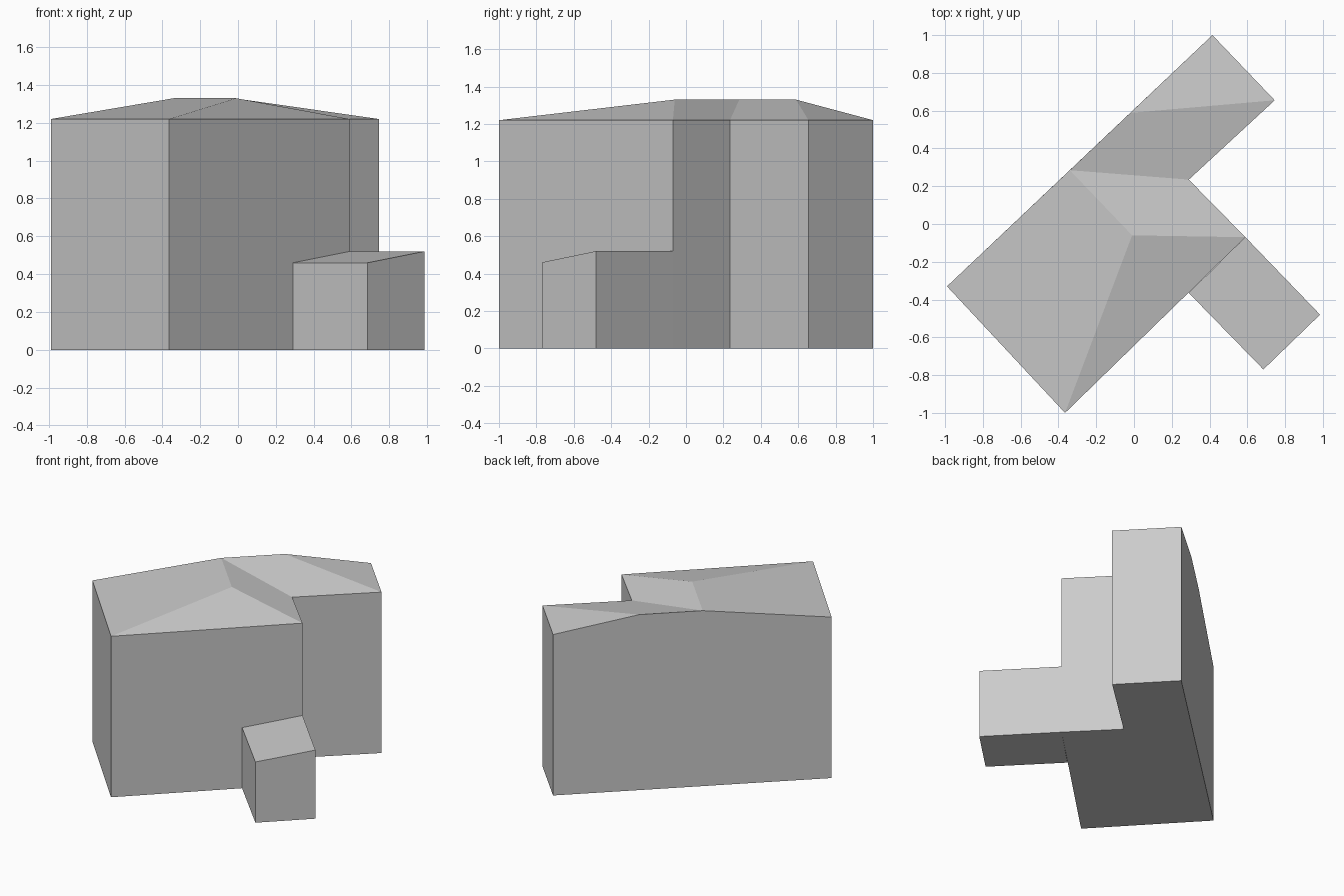
import bpy
import bmesh

cube = bpy.data.objects.get("Cube")
if cube:
    bpy.data.objects.remove(cube, do_unlink=True)

# One plain grey for the whole building
GREY = (0.6, 0.6, 0.6, 1.0)
grey = bpy.data.materials.new("plain grey")
grey.use_nodes = True
grey.diffuse_color = GREY
grey.node_tree.nodes["Principled BSDF"].inputs["Base Color"].default_value = GREY


def add_block(name, outline, roof_faces, ridge=None, crest=()):
    """Close a counter-clockwise eaves outline with walls, a floor and roof faces.
    Crest points lie on the last wall, in order from its end to its start."""
    bm = bmesh.new()
    top = {k: bm.verts.new(p) for k, p in {**outline, **(ridge or {})}.items()}
    low = {k: bm.verts.new((x, y, 0)) for k, (x, y, z) in outline.items()}
    keys = list(outline)
    for a, b in zip(keys, keys[1:] + keys[:1]):
        extra = crest if b == keys[0] else ()
        bm.faces.new([low[a], low[b], top[b]] + [top[k] for k in extra] + [top[a]])
    bm.faces.new([low[k] for k in reversed(keys)])
    for face in roof_faces:
        bm.faces.new([top[k] for k in face])
    bmesh.ops.recalc_face_normals(bm, faces=bm.faces)
    mesh = bpy.data.meshes.new(name)
    bm.to_mesh(mesh)
    bm.free()
    mesh.materials.append(grey)
    obj = bpy.data.objects.new(name, mesh)
    bpy.context.scene.collection.objects.link(obj)
    return obj


# L-shaped house with a hipped roof whose ridge meets the long back wall
EAVES, RIDGE = 1.22, 1.33
house = {
    "west": (-0.99, -0.33, EAVES),
    "south": (-0.365, -1.0, EAVES),
    "east": (0.59, -0.07, EAVES),
    "inner": (0.29, 0.235, EAVES),
    "wing": (0.745, 0.655, EAVES),
    "north": (0.415, 1.0, EAVES),
}
ridge = {
    "hip": (-0.01, -0.06, RIDGE),
    "valley": (-0.34, 0.285, RIDGE),
    "gable": (-0.02, 0.588, RIDGE),
}
add_block("house", house, [
    ("west", "south", "hip", "valley"),
    ("south", "east", "hip"),
    ("east", "inner", "valley", "hip"),
    ("inner", "wing", "gable", "valley"),
    ("wing", "north", "gable"),
], ridge, ("valley", "gable"))

# Low annex with a single-pitch roof
annex = {
    "wall_low": (0.29, -0.365, 0.46),
    "front_low": (0.685, -0.77, 0.46),
    "front_high": (0.985, -0.48, 0.52),
    "wall_high": (0.59, -0.07, 0.52),
}
add_block("annex", annex, [tuple(annex)])
